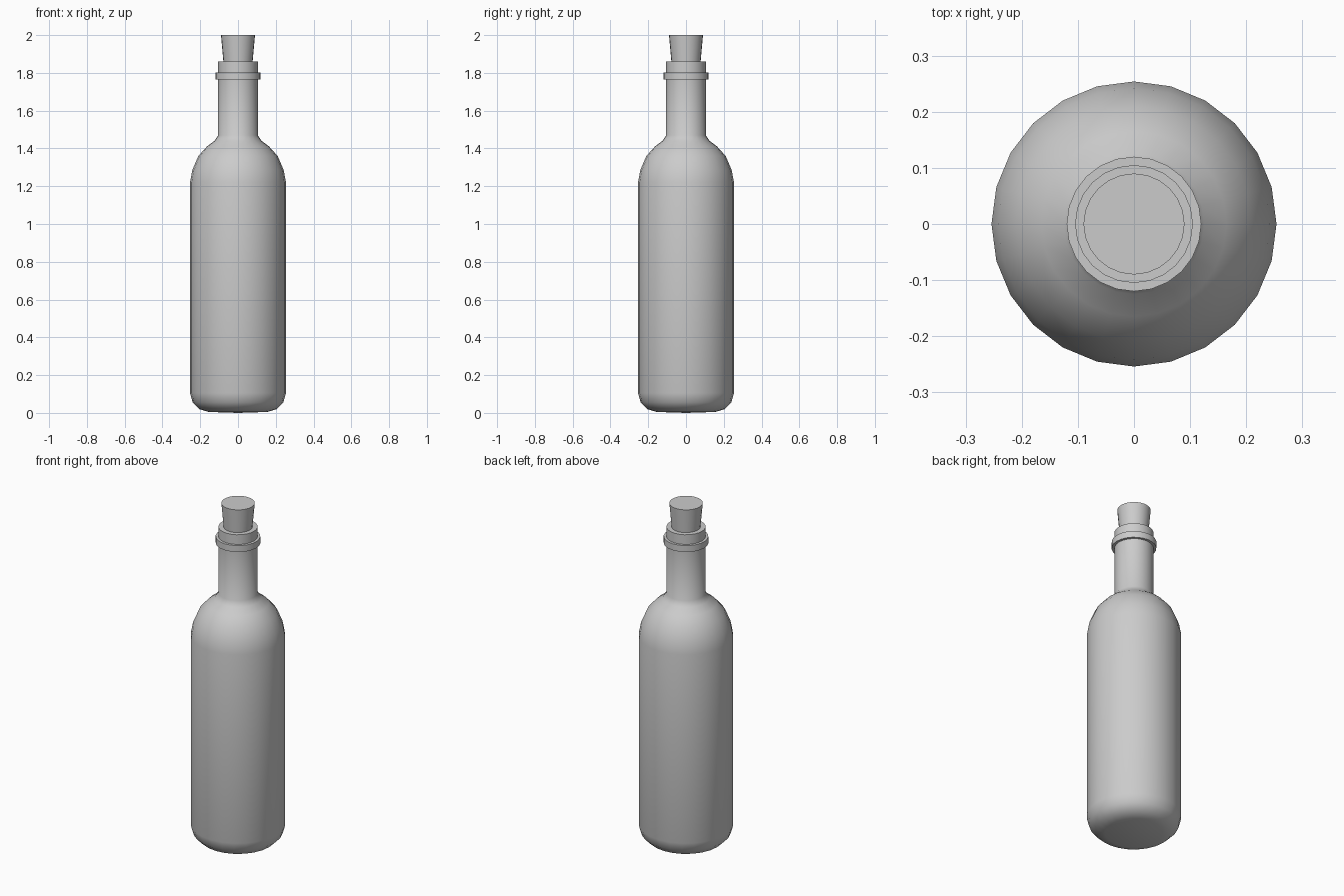
import bpy, bmesh, math

if "Cube" in bpy.data.objects:
    bpy.data.objects.remove(bpy.data.objects["Cube"])


def lathe(name, profile, segments=24, angle=50):
    """Revolve (radius, z) points around z; radius 0 becomes a pole."""
    bm = bmesh.new()
    rings = []
    for r, z in profile:
        if r == 0:
            rings.append([bm.verts.new((0, 0, z))] * segments)
        else:
            rings.append([bm.verts.new((r * math.cos(2 * math.pi * i / segments),
                                        r * math.sin(2 * math.pi * i / segments), z))
                          for i in range(segments)])
    for a, b in zip(rings, rings[1:]):
        for i in range(segments):
            j = (i + 1) % segments
            bm.faces.new(list(dict.fromkeys((a[i], a[j], b[j], b[i]))))
    bmesh.ops.recalc_face_normals(bm, faces=bm.faces[:])
    mesh = bpy.data.meshes.new(name)
    bm.to_mesh(mesh)
    bm.free()
    obj = bpy.data.objects.new(name, mesh)
    bpy.context.collection.objects.link(obj)
    bpy.ops.object.select_all(action='DESELECT')
    obj.select_set(True)
    bpy.context.view_layer.objects.active = obj
    bpy.ops.object.shade_smooth_by_angle(angle=math.radians(angle))
    return obj


# Bottle: base, body, shoulder, neck, collar ring and lip
lathe("bottle", [
    (0, 0.0), (0.155, 0.005), (0.205, 0.02), (0.24, 0.055), (0.254, 0.105),
    (0.254, 1.22), (0.242, 1.285), (0.21, 1.36), (0.165, 1.41), (0.125, 1.44),
    (0.105, 1.47), (0.105, 1.765), (0.12, 1.765), (0.12, 1.803),
    (0.105, 1.803), (0.105, 1.86), (0.077, 1.86), (0.077, 1.80),
])

# Tapered stopper pushed into the neck
lathe("cork", [(0, 1.80), (0.072, 1.80), (0.09, 2.0), (0, 2.0)])
